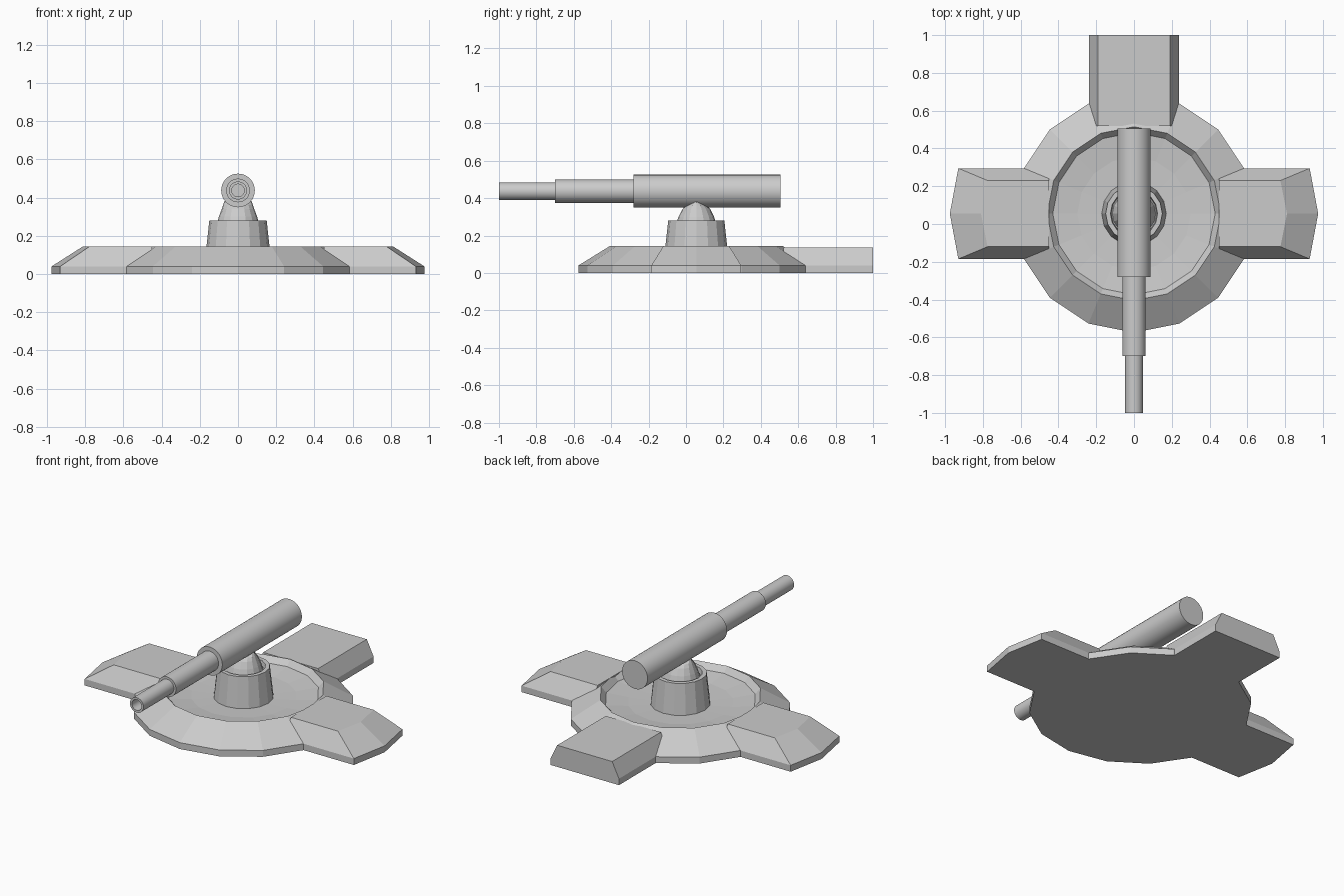
import bpy, bmesh
from math import sin, cos, pi, radians
from mathutils import Matrix, Vector

if "Cube" in bpy.data.objects:
    bpy.data.objects.remove(bpy.data.objects["Cube"])

grey = bpy.data.materials.new("plain_grey")
grey.use_nodes = True
colour = (0.6, 0.6, 0.6, 1)
grey.diffuse_color = colour
grey.node_tree.nodes["Principled BSDF"].inputs["Base Color"].default_value = colour

CENTRE = Vector((0, 0.055, 0))


def finish(name, bm, matrix):
    bmesh.ops.remove_doubles(bm, verts=bm.verts, dist=1e-5)
    bmesh.ops.recalc_face_normals(bm, faces=bm.faces)
    bm.transform(matrix)
    mesh = bpy.data.meshes.new(name)
    bm.to_mesh(mesh)
    bm.free()
    mesh.materials.append(grey)
    obj = bpy.data.objects.new(name, mesh)
    bpy.context.collection.objects.link(obj)
    return obj


def loft(name, rings, matrix):
    """Bridge a list of point rings and cap both ends."""
    bm = bmesh.new()
    loops = [[bm.verts.new(p) for p in ring] for ring in rings]
    n = len(loops[0])
    for a, b in zip(loops, loops[1:]):
        for i in range(n):
            j = (i + 1) % n
            bm.faces.new((a[i], a[j], b[j], b[i]))
    bm.faces.new(loops[0])
    bm.faces.new(loops[-1])
    return finish(name, bm, matrix)


def ring(n, z, rx, ry=None):
    ry = rx if ry is None else ry
    return [(rx * cos(2 * pi * i / n), ry * sin(2 * pi * i / n), z) for i in range(n)]


def turned(name, profile, n, matrix):
    return loft(name, [ring(n, z, r) for r, z in profile], matrix)


at_centre = Matrix.Translation(CENTRE)

# Sixteen-sided base with a shallow dish in the top
turned("base", [(0.63, 0), (0.63, 0.04), (0.46, 0.145), (0.43, 0.11),
                (0.3, 0.095), (0.17, 0.09)], 16, at_centre)

# Tapered pedestal with a recessed top
turned("pedestal", [(0.172, 0.08), (0.15, 0.28), (0.125, 0.28), (0.12, 0.25)],
       16, at_centre)

# Rounded mount narrowing to a ridge under the barrel
mount_sections = [(0.24, 0.118, 0.115), (0.3, 0.1, 0.095), (0.34, 0.085, 0.075),
                  (0.36, 0.078, 0.056), (0.375, 0.073, 0.032), (0.382, 0.071, 0.008)]
loft("barrel_mount", [ring(16, *s) for s in mount_sections], at_centre)


def arm(name, angle, inner, foot, top, height):
    """Bevelled arm along +x; foot and top hold (corner x, tip x, half width)."""
    def outline(shape, z):
        corner, tip, w = shape
        return [(inner, -w, z), (corner, -w, z), (tip, 0, z), (corner, w, z), (inner, w, z)]
    turn = Matrix.Rotation(radians(angle), 4, 'Z')
    loft(name, [outline(foot, 0), outline(foot, 0.04), outline(top, height)],
         at_centre @ turn)


# Two pointed side arms and one square back arm
for side, angle in (("left", 0), ("right", 180)):
    arm(side + "_arm", angle, 0.45, (0.93, 0.975, 0.24), (0.775, 0.81, 0.175), 0.145)
arm("back_arm", 90, 0.465, (0.945, 0.945, 0.237), (0.945, 0.945, 0.19), 0.135)

# Stepped barrel with a hollow muzzle, turned along the y axis
lie_down = Matrix.Translation((0, 0, 0.437)) @ Matrix.Rotation(pi / 2, 4, 'X')
barrel = turned("barrel", [(0.088, -0.505), (0.088, 0.28), (0.062, 0.28), (0.062, 0.7),
                           (0.047, 0.7), (0.047, 1), (0.033, 1), (0.033, 0.9)],
                32, lie_down)
bpy.ops.object.select_all(action='DESELECT')
barrel.select_set(True)
bpy.context.view_layer.objects.active = barrel
bpy.ops.object.shade_smooth_by_angle(angle=radians(30))
